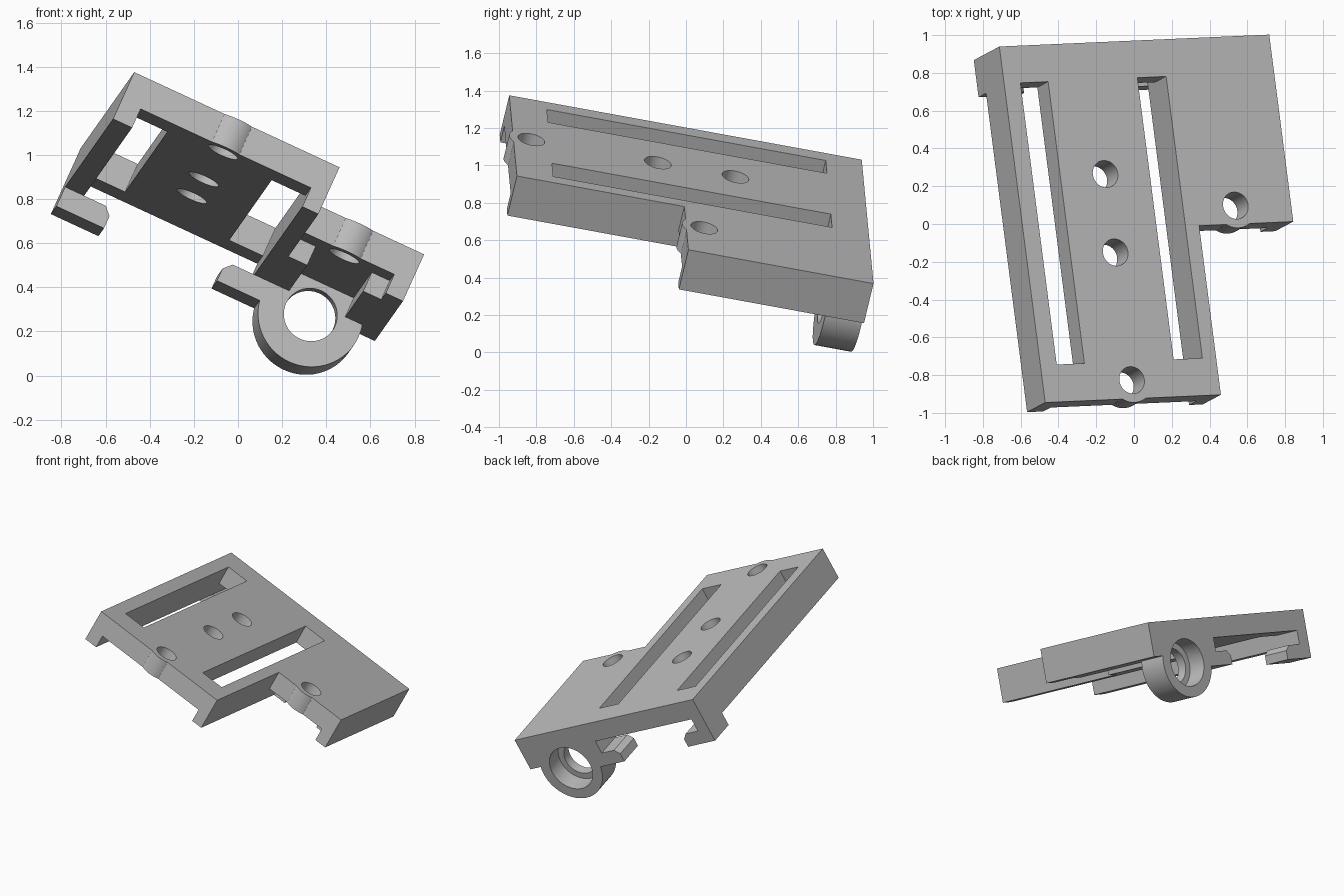
import bpy, bmesh, math
from mathutils import Matrix, Vector

if "Cube" in bpy.data.objects:
    bpy.data.objects.remove(bpy.data.objects["Cube"])

grey = bpy.data.materials.new("plain_grey")
grey.use_nodes = True
grey.diffuse_color = (0.5, 0.5, 0.5, 1)
grey.node_tree.nodes["Principled BSDF"].inputs["Base Color"].default_value = (0.5, 0.5, 0.5, 1)


def prism(name, points, lo, hi, axis="z"):
    """Extrude a flat outline along z (points are x, y) or y (points are x, z)."""
    place = (lambda p, t: (p[0], p[1], t)) if axis == "z" else (lambda p, t: (p[0], t, p[1]))
    bm = bmesh.new()
    ends = [[bm.verts.new(place(p, t)) for p in points] for t in (lo, hi)]
    for ring in ends:
        bm.faces.new(ring)
    n = len(points)
    for i in range(n):
        j = (i + 1) % n
        bm.faces.new((ends[0][i], ends[0][j], ends[1][j], ends[1][i]))
    bmesh.ops.recalc_face_normals(bm, faces=bm.faces)
    mesh = bpy.data.meshes.new(name)
    bm.to_mesh(mesh)
    bm.free()
    mesh.materials.append(grey)
    obj = bpy.data.objects.new(name, mesh)
    bpy.context.collection.objects.link(obj)
    return obj


def box(name, x0, x1, y0, y1, z0, z1):
    return prism(name, [(x0, y0), (x1, y0), (x1, y1), (x0, y1)], z0, z1)


def cylinder(name, a, b, radius, lo, hi, axis="z", sides=64):
    steps = [2 * math.pi * i / sides for i in range(sides)]
    return prism(name, [(a + radius * math.cos(s), b + radius * math.sin(s)) for s in steps], lo, hi, axis)


def combine(target, tool, operation):
    mod = target.modifiers.new(operation.lower(), "BOOLEAN")
    mod.operation = operation
    mod.solver = "EXACT"
    mod.object = tool
    bpy.context.view_layer.objects.active = target
    bpy.ops.object.modifier_apply(modifier=mod.name)
    bpy.data.objects.remove(tool)


# Main dimensions, in the flat frame of the plate (top face at z = 0)
width, full_width, length, shoulder = 1.026, 1.576, 1.931, 0.917
roof, depth, lip = -0.142, -0.238, -0.336
in_left, in_right, back = 0.095, 0.946, 1.73
ring_x, ring_z = 1.253, -0.297

# Stepped plate
body = prism("mounting_plate", [(0, 0), (width, 0), (width, shoulder), (full_width, shoulder),
                                (full_width, length), (0, length)], depth, 0)

# Hollow undersides: long channel, front pocket and narrow pocket
combine(body, box("channel_cutter", in_left, in_right, -0.3, 2.2, -0.5, roof), "DIFFERENCE")
combine(body, box("pocket_cutter", width, 1.49, 0.7, 1.08, -0.5, roof), "DIFFERENCE")
combine(body, box("narrow_cutter", 1.12, 1.40, 1.0, back, -0.5, roof), "DIFFERENCE")

# Long slots beside the channel walls
for x0, x1 in ((in_left, 0.257), (0.778, in_right)):
    combine(body, box("slot_cutter", x0, x1, 0.202, back, -0.2, 0.1), "DIFFERENCE")

# Screw bosses that bulge from the front edges
screws = [(0.52, 0.1), (ring_x, shoulder + 0.1)]
for x, y in screws:
    combine(body, cylinder("boss", x, y, 0.121, roof, 0), "UNION")

# Screw holes
for x, y in screws + [(0.52, 0.793), (0.52, 1.218)]:
    combine(body, cylinder("hole_cutter", x, y, 0.073, -0.2, 0.1), "DIFFERENCE")

# Facing hooks under the back end, with chamfered tips
for wall, inner, sign in ((0, in_left, 1), (1.12, in_right, -1)):
    tip = inner + sign * 0.143
    outline = [(wall, -0.2), (wall, lip), (tip, lip), (tip, -0.274),
               (tip - sign * 0.035, depth), (inner, depth), (inner, -0.2)]
    combine(body, prism("hook", outline, back, length, "y"), "UNION")

# Ring below the back end, bored through and counterbored from behind
combine(body, cylinder("ring", ring_x, ring_z, 0.24, back, length, "y"), "UNION")
combine(body, cylinder("bore_cutter", ring_x, ring_z, 0.122, back - 0.1, 2.1, "y"), "DIFFERENCE")
combine(body, cylinder("counterbore_cutter", ring_x, ring_z, 0.165, back + 0.07, 2.1, "y"), "DIFFERENCE")

# Tilt the finished part into its resting pose
across = Vector((0.906, 0.04, -0.42)).normalized()
along = Vector((-0.124, 0.976, -0.179))
up = across.cross(along).normalized()
along = up.cross(across)
pose = Matrix((across, along, up)).transposed().to_4x4()
pose.translation = (-0.47, -0.945, 1.375)
body.data.transform(pose)

bpy.ops.object.select_all(action="DESELECT")
body.select_set(True)
bpy.context.view_layer.objects.active = body
bpy.ops.object.shade_smooth_by_angle(angle=math.radians(30))
